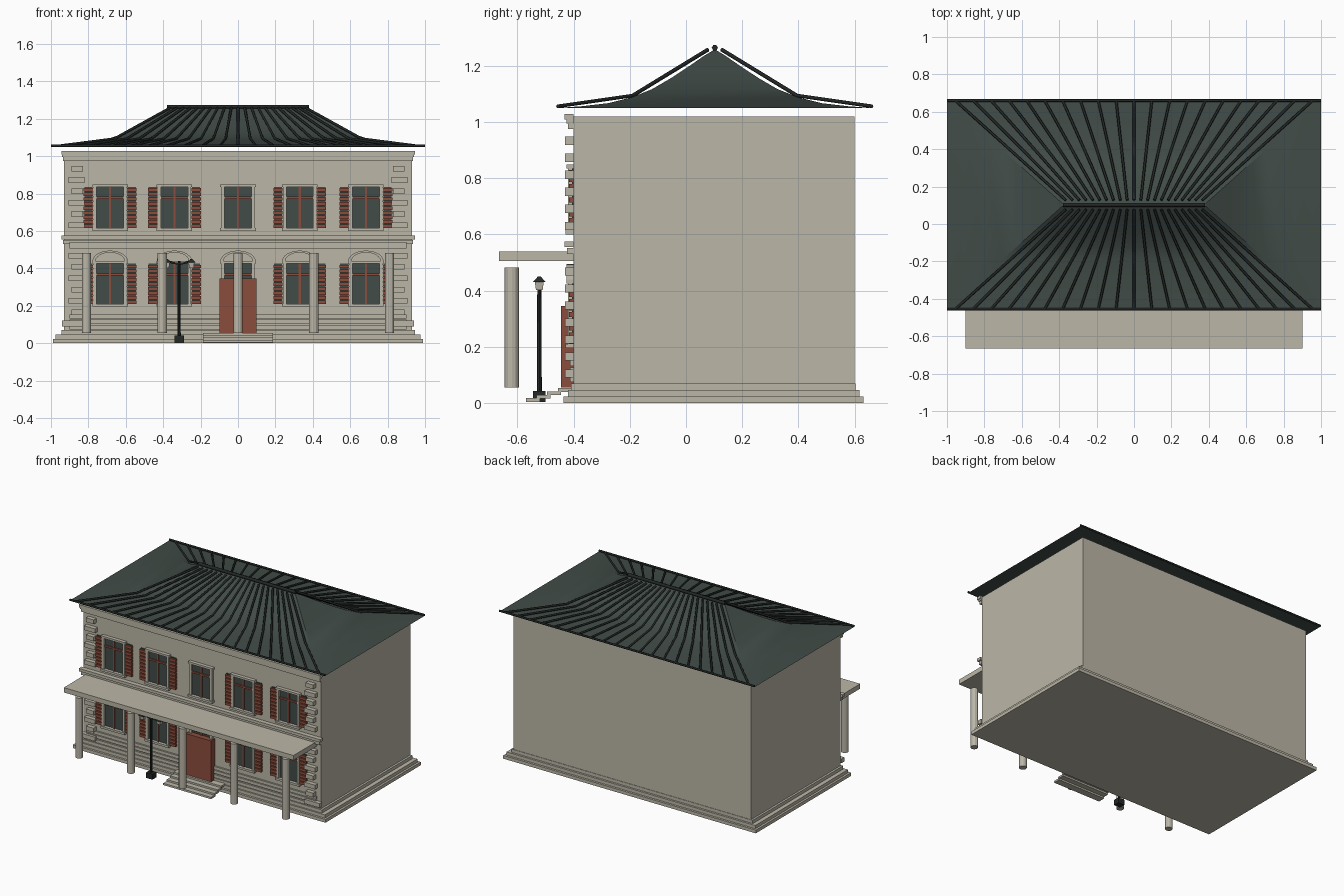
import bpy
import math
from mathutils import Vector

old = bpy.data.objects.get("Cube")
if old:
    bpy.data.objects.remove(old)


def material(name, r, g, b):
    m = bpy.data.materials.new(name)
    m.use_nodes = True
    m.diffuse_color = (r, g, b, 1)
    m.node_tree.nodes["Principled BSDF"].inputs["Base Color"].default_value = (r, g, b, 1)
    return m


STONE = material("pale stone", 0.50, 0.47, 0.39)
SLATE = material("green slate", 0.053, 0.072, 0.063)
IRON = material("dark iron", 0.016, 0.021, 0.019)
RED = material("brick red paint", 0.26, 0.075, 0.045)
WALL = -0.40


def mesh(name, verts, faces, mat):
    me = bpy.data.meshes.new(name)
    me.from_pydata(verts, [], faces)
    me.materials.append(mat)
    ob = bpy.data.objects.new(name, me)
    bpy.context.collection.objects.link(ob)
    return ob


def box(name, x0, x1, y0, y1, z0, z1, mat=STONE):
    v = [(x, y, z) for x in (x0, x1) for y in (y0, y1) for z in (z0, z1)]
    f = [(0, 1, 3, 2), (4, 6, 7, 5), (0, 4, 5, 1), (2, 3, 7, 6), (0, 2, 6, 4), (1, 5, 7, 3)]
    return mesh(name, v, f, mat)


def prism(name, x, y, z0, z1, r0, r1, n, mat, turn=0.0):
    angles = [turn + math.tau * i / n for i in range(n)]
    v = [(x + r * math.cos(a), y + r * math.sin(a), z) for r, z in ((r0, z0), (r1, z1)) for a in angles]
    f = [(i, (i + 1) % n, n + (i + 1) % n, n + i) for i in range(n)]
    f += [tuple(range(n))[::-1], tuple(range(n, 2 * n))]
    return mesh(name, v, f, mat)


def rods(name, paths, radius, mat):
    cu = bpy.data.curves.new(name, "CURVE")
    cu.dimensions = "3D"
    cu.bevel_depth = radius
    cu.bevel_resolution = 1
    cu.use_fill_caps = True
    for path in paths:
        sp = cu.splines.new("POLY")
        sp.points.add(len(path) - 1)
        for p, co in zip(sp.points, path):
            p.co = (*co, 1)
    cu.materials.append(mat)
    ob = bpy.data.objects.new(name, cu)
    bpy.context.collection.objects.link(ob)
    return ob


# Main block on a three-step plinth
box("house_body", -0.93, 0.93, WALL, 0.60, 0.02, 1.02)
for i, (hx, front, back) in enumerate(((0.99, -0.435, 0.632), (0.975, -0.42, 0.617), (0.945, -0.41, 0.603))):
    box(f"plinth_step_{i}", -hx, hx, front, back, 0.023 * i, 0.023 * (i + 1))

# Ledges across the facade
for i, z in enumerate((0.085, 0.115, 0.142)):
    box(f"lower_course_{i}", -0.90, 0.90, WALL - 0.012, WALL, z - 0.011, z + 0.011)
for z0, z1, hx, d in ((0.975, 0.995, 0.935, 0.02), (0.995, 1.008, 0.94, 0.025),
                      (1.008, 1.028, 0.945, 0.032), (0.53, 0.552, 0.935, 0.024),
                      (0.555, 0.575, 0.945, 0.032)):
    box("facade_ledge", -hx, hx, WALL - d, WALL, z0, z1)

# Corner quoins alternating in width
for side in (-1, 1):
    for base, count in ((0.63, 6), (0.105, 7)):
        for k in range(count):
            z = base + 0.0605 * k
            outer, inner = ((0.905, 0.82), (0.89, 0.83))[k % 2]
            if z < 0.14:
                outer = 0.94
            xs = sorted((side * outer, side * inner))
            box("corner_quoin", xs[0], xs[1], WALL - 0.03, WALL, z - 0.015, z + 0.015)


def arch(x, z, rx, rz):
    n = 12
    v, f = [], []
    for i in range(n + 1):
        a = math.pi * i / n
        for s, y in ((1, WALL), (1, WALL - 0.025), (0.82, WALL - 0.025), (0.82, WALL)):
            v.append((x + rx * s * math.cos(a), y, z + rz * s * math.sin(a)))
    for i in range(n):
        for j in range(4):
            a, b = 4 * i + j, 4 * i + (j + 1) % 4
            f.append((a, b, b + 4, a + 4))
    mesh("window_arch", v, f, STONE)


def window(x, z0, z1, shutters=True, arched=False):
    w = 0.073
    box("window_glass", x - w, x + w, WALL - 0.006, WALL, z0, z1, SLATE)
    for s in (-1, 1):
        c = x + s * 0.081
        box("window_jamb", c - 0.009, c + 0.009, WALL - 0.02, WALL, z0, z1)
    box("window_sill", x - 0.095, x + 0.095, WALL - 0.028, WALL, z0 - 0.015, z0)
    box("window_head", x - 0.095, x + 0.095, WALL - 0.025, WALL, z1, z1 + 0.014)
    # Glazing bars
    zc = z1 - 0.058
    box("glazing_upright", x - 0.006, x + 0.006, WALL - 0.013, WALL, z0, z1, RED)
    box("glazing_crossbar", x - w, x + w, WALL - 0.015, WALL, zc - 0.006, zc + 0.006, RED)
    if arched:
        arch(x, z1 + 0.012, 0.095, 0.058)
    if shutters:
        for s in (-1, 1):
            c = x + s * 0.116
            box("shutter_back", c - 0.022, c + 0.022, WALL - 0.006, WALL, z0, z1, SLATE)
            step = (z1 - z0) / 9
            for k in range(9):
                z = z0 + step * k
                box("shutter_slat", c - 0.025, c + 0.025, WALL - 0.017, WALL, z, z + step * 0.74, RED)


# Two floors of windows
for x in (-0.684, -0.34, 0.33, 0.684):
    window(x, 0.615, 0.835)
    window(x, 0.21, 0.425, arched=True)
window(0, 0.615, 0.835, shutters=False)
window(0, 0.21, 0.425, shutters=False, arched=True)

# Door and entrance steps
box("front_door", -0.10, 0.10, -0.445, WALL, 0.055, 0.345, RED)
for i in range(4):
    box(f"entrance_step_{i}", -0.187, 0.187, -0.57 + 0.038 * i, -0.57 + 0.038 * (i + 1) + 0.012,
        0.004 + 0.012 * i, 0.017 + 0.012 * i)

# Porch canopy and columns
box("porch_canopy", -0.90, 0.90, -0.665, WALL, 0.506, 0.54)
for i in range(5):
    prism(f"porch_column_{i}", -0.81 + 0.405 * i, -0.62, 0.055, 0.482, 0.025, 0.025, 12, STONE)

# Hipped roof with flared eaves, lofted from rectangular rings
YC, HY, RIDGE = 0.1025, 0.5575, 0.375
PROFILE = ((0, 1.05), (0.15, 1.056), (0.32, 1.067), (0.47, 1.088), (0.6, 1.117),
           (0.72, 1.156), (0.84, 1.20), (0.93, 1.235), (0.99, 1.255))
verts, faces = [], []
for t, z in PROFILE:
    hx, hy = 1 - (1 - RIDGE) * t, HY * (1 - t)
    verts += [(-hx, YC - hy, z), (hx, YC - hy, z), (hx, YC + hy, z), (-hx, YC + hy, z)]
for i in range(len(PROFILE) - 1):
    for j in range(4):
        a, b = 4 * i + j, 4 * i + (j + 1) % 4
        faces.append((a, b, b + 4, a + 4))
top = len(verts) - 4
faces += [(3, 2, 1, 0), (top, top + 1, top + 2, top + 3)]
roof = mesh("roof", verts, faces, SLATE)
bpy.context.view_layer.objects.active = roof
roof.select_set(True)
bpy.ops.object.shade_smooth_by_angle(angle=math.radians(25))

# Roof ribs, eave rods and ridge
ribs = []
for side in (-1, 1):
    for i in range(21):
        u = i / 10 - 1
        ribs.append([(u * 0.955, YC + side * HY, 1.056),
                     (u * 0.66, YC + side * 0.292, 1.094),
                     (u * 0.365, YC + side * 0.025, 1.257)])
rods("roof_ribs", ribs, 0.007, IRON)
rods("eave_rods", [[(-1, YC + s * HY, 1.056), (1, YC + s * HY, 1.056)] for s in (-1, 1)], 0.007, IRON)
rods("ridge_rod", [[(-0.38, YC, 1.264), (0.38, YC, 1.264)]], 0.011, IRON)

# Street lamp with two lanterns
LX, LY = -0.315, -0.522
box("lamp_base", LX - 0.025, LX + 0.025, LY - 0.022, LY + 0.022, 0.004, 0.042, IRON)
prism("lamp_pole", LX, LY, 0.04, 0.44, 0.009, 0.007, 8, IRON)
rods("lamp_arms", [[(LX, LY, 0.425), (LX + s * 0.03, LY, 0.428), (LX + s * 0.066, LY, 0.442)]
                   for s in (-1, 1)], 0.006, IRON)
for s in (-1, 1):
    x = LX + s * 0.066
    prism("lantern_glass", x, LY, 0.402, 0.43, 0.017, 0.022, 4, STONE, math.pi / 4)
    prism("lantern_cap", x, LY, 0.43, 0.451, 0.033, 0.006, 4, IRON, math.pi / 4)
